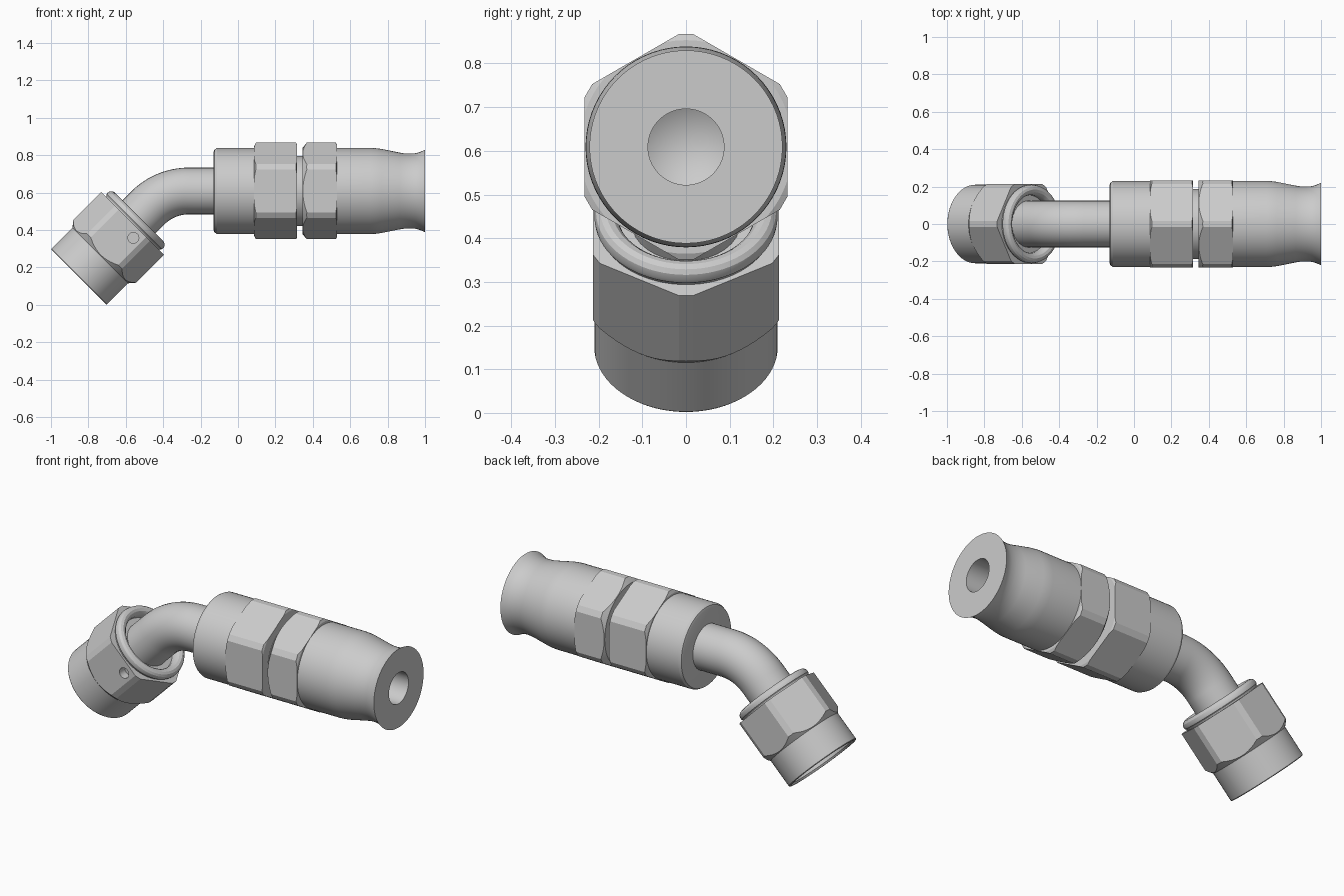
import bpy, bmesh, math
from mathutils import Matrix, Vector

if "Cube" in bpy.data.objects:
    bpy.data.objects.remove(bpy.data.objects["Cube"])

SEG = 72
C = math.sqrt(0.5)


def frame(x_axis, z_axis, origin):
    x, z = Vector(x_axis), Vector(z_axis)
    m = Matrix((x, z.cross(x), z)).transposed().to_4x4()
    m.translation = origin
    return m


# local z runs along each fitting axis, local y faces the front
MAIN = frame((0, 0, 1), (1, 0, 0), (0, 0, 0.609))
NUT = frame((-C, 0, C), (C, 0, C), (-0.8515, 0, 0.1485))


def finish(name, bm, m):
    bmesh.ops.recalc_face_normals(bm, faces=bm.faces)
    me = bpy.data.meshes.new(name)
    bm.to_mesh(me)
    bm.free()
    ob = bpy.data.objects.new(name, me)
    ob.matrix_world = m
    bpy.context.collection.objects.link(ob)
    return ob


def smooth(ob, angle=24):
    bpy.ops.object.select_all(action='DESELECT')
    ob.select_set(True)
    bpy.context.view_layer.objects.active = ob
    bpy.ops.object.shade_smooth_by_angle(angle=math.radians(angle))


def lathe(name, profile, m):
    """Revolve (radius, height) points about local z."""
    bm = bmesh.new()
    rings = []
    for r, z in profile:
        n = 1 if r == 0 else SEG
        rings.append([bm.verts.new((r * math.cos(2 * math.pi * i / SEG),
                                    r * math.sin(2 * math.pi * i / SEG), z)) for i in range(n)])
    for a, b in zip(rings, rings[1:]):
        for i in range(SEG):
            j = (i + 1) % SEG
            quad = [a[i % len(a)], a[j % len(a)], b[j % len(b)], b[i % len(b)]]
            bm.faces.new(list(dict.fromkeys(quad)))
    ob = finish(name, bm, m)
    smooth(ob)
    return ob


def hex_prism(name, apothem, corner, z0, z1, m):
    """Hexagon with its six corners trimmed flat."""
    half = (apothem / math.cos(math.pi / 6) - corner) * math.sqrt(3)
    bm = bmesh.new()
    verts = []
    for k in range(6):
        rot = Matrix.Rotation(k * math.pi / 3, 3, 'Z')
        verts += [bm.verts.new(rot @ Vector((corner, t, z0))) for t in (-half, half)]
    face = bm.faces.new(verts)
    top = bmesh.ops.extrude_face_region(bm, geom=[face])['geom']
    bmesh.ops.translate(bm, vec=(0, 0, z1 - z0),
                        verts=[v for v in top if isinstance(v, bmesh.types.BMVert)])
    if face.is_valid and face not in bm.faces[:]:
        bm.faces.new(verts)
    return finish(name, bm, m)


def boolean(ob, cutter, op):
    bpy.context.view_layer.update()
    mod = ob.modifiers.new(op, 'BOOLEAN')
    mod.object, mod.operation, mod.solver = cutter, op, 'EXACT'
    bpy.context.view_layer.objects.active = ob
    bpy.ops.object.modifier_apply(modifier=mod.name)
    bpy.data.objects.remove(cutter)


def hex_part(name, apothem, corner, z0, z1, chamfer, m):
    ob = hex_prism(name, apothem, corner, z0, z1, m)
    boolean(ob, lathe("chamfer_cutter", chamfer, m), 'INTERSECT')
    smooth(ob)
    return ob


# collar, neck and flared hose socket on the straight axis
lathe("collar", [(0, -.13), (.21, -.13), (.222, -.126), (.229, -.113), (.229, .1)], MAIN)
lathe("neck", [(0, .30), (.187, .30), (.187, .36), (0, .36)], MAIN)
lathe("hose_socket", [(.087, .53), (.087, 1), (.221, 1), (.209, .975), (.202, .95), (.2, .92),
                      (.201, .89), (.205, .865), (.225, .765), (.229, .735), (.23, .71),
                      (.23, .52)], MAIN)

# two body hexes; the second holds the end of the bore
hex_part("body_hex", .232, .258, .086, .316,
         [(0, .08), (.228, .08), (.264, .098), (.264, .308), (.228, .325), (0, .325)], MAIN)
hex_part("socket_hex", .232, .258, .345, .53,
         [(0, .38), (.087, .43), (.087, .54), (.225, .54), (.264, .52), (.264, .372),
          (.226, .342), (0, .342)], MAIN)

# bent tube
R, bend = 0.31, Vector((-0.3915, 0, 0.609))
start_x = bend.x + R * math.tan(math.pi / 8)
path = [(-0.12, 0, bend.z)]
for i in range(17):
    a = i * math.pi / 64
    path.append((start_x - R * math.sin(a), 0, bend.z - R + R * math.cos(a)))
path.append(tuple(NUT @ Vector((0, 0, .35))))
curve = bpy.data.curves.new("bent_tube", 'CURVE')
curve.dimensions = '3D'
curve.bevel_depth, curve.bevel_resolution = 0.125, 14
spline = curve.splines.new('POLY')
spline.points.add(len(path) - 1)
for p, co in zip(spline.points, path):
    p.co = (*co, 1)
tube = bpy.data.objects.new("bent_tube", curve)
bpy.context.collection.objects.link(tube)
bpy.ops.object.select_all(action='DESELECT')
tube.select_set(True)
bpy.context.view_layer.objects.active = tube
bpy.ops.object.convert(target='MESH')
smooth(bpy.context.object)

# swivel nut: hex, round skirt, end bead and the cone seat inside
nut = hex_part("nut_hex", .2135, .237, .1, .407,
               [(0, .26), (.19, .26), (.19, .163), (.21, .163), (.246, .205), (.246, .42),
                (0, .42)], NUT)
hole = lathe("hole_cutter", [(0, 0), (.029, 0), (.029, .1), (0, .1)],
             NUT @ Matrix.Translation((-.058, .165, .355)) @ Matrix.Rotation(-math.pi / 2, 4, 'X'))
boolean(nut, hole, 'DIFFERENCE')
smooth(nut)
lathe("nut_skirt", [(.19, .262), (.19, .01), (.197, 0), (.207, 0), (.21, .004), (.21, .21)], NUT)
lathe("nut_bead", [(.2, .4), (.203, .413), (.209, .42), (.21, .43), (.206, .443), (.197, .452),
                   (.184, .456), (.17, .452), (.16, .442), (.155, .43), (.155, .4)], NUT)
lathe("cone_seat", [(0, .255), (.087, .22), (.087, .11), (.1, .11), (.183, .22), (.183, .262)], NUT)
